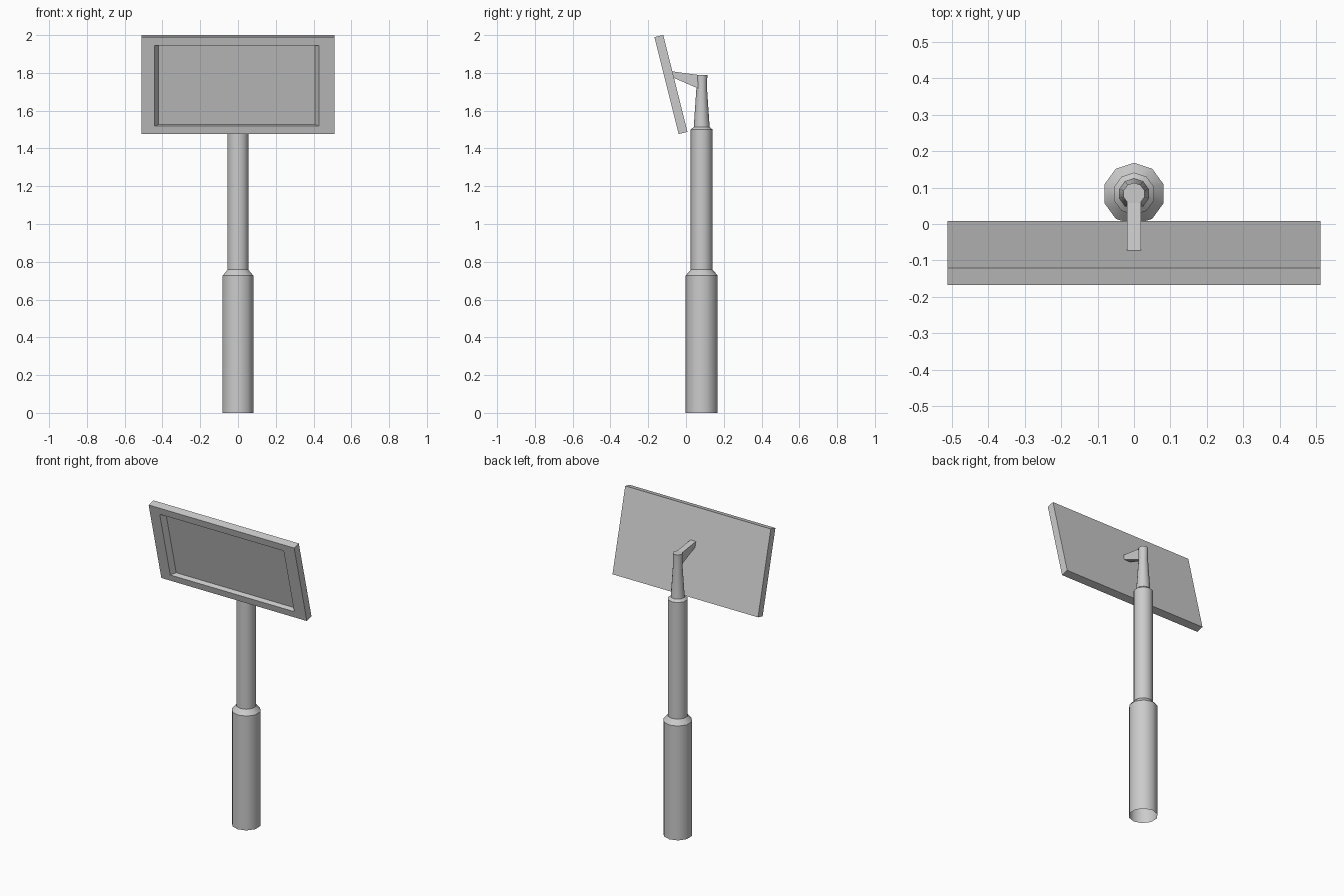
import bpy, bmesh, math
from mathutils import Matrix

if "Cube" in bpy.data.objects:
    bpy.data.objects.remove(bpy.data.objects["Cube"])

POST_Y = 0.083
TILT = math.radians(14)


def loft(name, rings, cap_start=True, cap_end=True):
    """Skin a list of equal-length vertex rings into one object."""
    bm = bmesh.new()
    loops = [[bm.verts.new(p) for p in ring] for ring in rings]
    n = len(loops[0])
    for a, b in zip(loops, loops[1:]):
        for i in range(n):
            j = (i + 1) % n
            bm.faces.new((a[i], a[j], b[j], b[i]))
    if cap_start:
        bm.faces.new(loops[0][::-1])
    if cap_end:
        bm.faces.new(loops[-1])
    bmesh.ops.recalc_face_normals(bm, faces=bm.faces)
    mesh = bpy.data.meshes.new(name)
    bm.to_mesh(mesh)
    bm.free()
    obj = bpy.data.objects.new(name, mesh)
    bpy.context.collection.objects.link(obj)
    return obj


def circle(r, z, sides=10):
    angles = [math.pi / 2 + 2 * math.pi * i / sides for i in range(sides)]
    return [(r * math.cos(a), POST_Y + r * math.sin(a), z) for a in angles]


def panel_rect(x0, x1, z0, z1, y):
    return [(x0, y, z0), (x1, y, z0), (x1, y, z1), (x0, y, z1)]


# Stepped ten-sided post, open underneath, with tapered neck
profile = [(0.085, 0), (0.085, 0.727), (0.058, 0.758), (0.058, 1.5),
           (0.042, 1.514), (0.028, 1.72), (0.03, 1.79)]
post = loft("post", [circle(r, z) for r, z in profile], cap_start=False)
bpy.context.view_layer.objects.active = post
post.select_set(True)
bpy.ops.object.shade_smooth_by_angle(angle=math.radians(38))

# Sign panel with a recessed face, leaning forward at the top
panel = loft("sign_panel", [
    panel_rect(-0.512, 0.512, 0, 0.529, 0.048),
    panel_rect(-0.512, 0.512, 0, 0.529, 0),
    panel_rect(-0.442, 0.43, 0.043, 0.483, 0),
    panel_rect(-0.42, 0.408, 0.045, 0.475, 0.03),
])
panel.data.transform(Matrix.Translation((0, -0.039, 1.476))
                     @ Matrix.Rotation(TILT, 4, 'X'))

# Bracket arm from neck to the back of the panel
w = 0.019
arm_ends = [((0.08, 1.787), (0.065, 1.717)), ((-0.074, 1.808), (-0.066, 1.774))]
loft("bracket_arm", [
    [(-w, ty, tz), (w, ty, tz), (w, by, bz), (-w, by, bz)]
    for (ty, tz), (by, bz) in arm_ends
])
